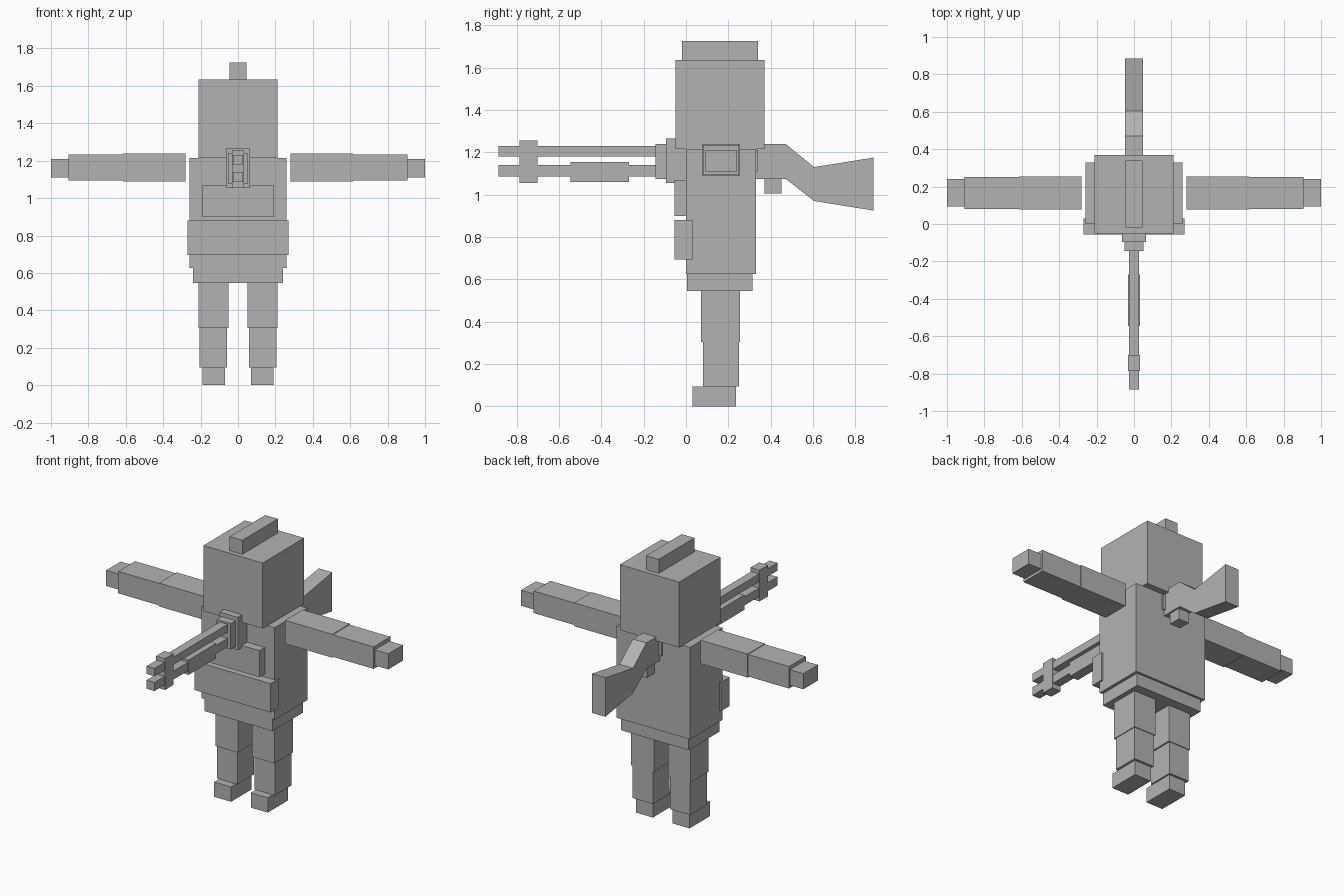
import bpy
import bmesh

if "Cube" in bpy.data.objects:
    bpy.data.objects.remove(bpy.data.objects["Cube"])

grey = bpy.data.materials.new("plain_grey")
grey.diffuse_color = (0.45, 0.45, 0.45, 1)
grey.use_nodes = True
grey.node_tree.nodes["Principled BSDF"].inputs["Base Color"].default_value = grey.diffuse_color


def finish(name, bm):
    bmesh.ops.recalc_face_normals(bm, faces=bm.faces)
    mesh = bpy.data.meshes.new(name)
    bm.to_mesh(mesh)
    bm.free()
    mesh.materials.append(grey)
    obj = bpy.data.objects.new(name, mesh)
    bpy.context.collection.objects.link(obj)
    return obj


def box(name, x, y, z):
    """Box from (low, high) pairs along each axis."""
    bm = bmesh.new()
    bmesh.ops.create_cube(bm, size=1)
    for v in bm.verts:
        v.co = [lo + (c + 0.5) * (hi - lo) for c, (lo, hi) in zip(v.co, (x, y, z))]
    return finish(name, bm)


def centred(name, half, y, z):
    return box(name, (-half, half), y, z)


def pair(name, x, y, z):
    """Left and right copies of a limb segment."""
    box("right_" + name, x, y, z)
    box("left_" + name, (-x[1], -x[0]), y, z)


# Body
centred("hips", 0.24, (0.005, 0.315), (0.545, 0.625))
centred("torso", 0.26, (0.0, 0.33), (0.625, 1.215))
centred("head", 0.21, (-0.05, 0.37), (1.215, 1.635))
centred("head_crest", 0.045, (-0.02, 0.34), (1.635, 1.725))

# Legs
pair("upper_leg", (0.05, 0.21), (0.07, 0.255), (0.305, 0.545))
pair("lower_leg", (0.06, 0.205), (0.08, 0.25), (0.095, 0.305))
pair("foot", (0.07, 0.19), (0.03, 0.235), (0.0, 0.095))

# Arms
pair("upper_arm", (0.28, 0.615), (0.077, 0.255), (1.088, 1.238))
pair("forearm", (0.615, 0.905), (0.08, 0.25), (1.093, 1.234))
pair("hand", (0.905, 1.0), (0.093, 0.24), (1.11, 1.21))

# Pouches on the front of the torso
centred("chest_pouch", 0.19, (-0.055, 0.0), (0.90, 1.07))
centred("belt_pouch", 0.27, (-0.055, 0.03), (0.695, 0.88))

# Gun running through the chest
centred("gun_barrel", 0.028, (-0.885, -0.14), (1.18, 1.23))
centred("gun_tube", 0.028, (-0.885, -0.14), (1.085, 1.14))
centred("barrel_band", 0.032, (-0.785, -0.70), (1.055, 1.255))
centred("pump_grip", 0.032, (-0.545, -0.27), (1.06, 1.155))
centred("receiver_front", 0.05, (-0.145, -0.09), (1.075, 1.24))
centred("receiver_collar", 0.065, (-0.095, 0.01), (1.055, 1.265))
centred("receiver_back", 0.065, (0.30, 0.34), (1.11, 1.21))
centred("trigger", 0.038, (0.37, 0.45), (1.005, 1.08))

# Gun stock, a side profile given thickness
profile = [(0.32, 1.24), (0.47, 1.24), (0.605, 1.13), (0.885, 1.175),
           (0.885, 0.925), (0.605, 0.97), (0.47, 1.075), (0.32, 1.075)]
bm = bmesh.new()
side = bm.faces.new([bm.verts.new((-0.048, y, z)) for y, z in profile])
ext = bmesh.ops.extrude_face_region(bm, geom=[side], use_keep_orig=True)
moved = [g for g in ext["geom"] if isinstance(g, bmesh.types.BMVert)]
bmesh.ops.translate(bm, verts=moved, vec=(0.096, 0, 0))
finish("gun_stock", bm)
